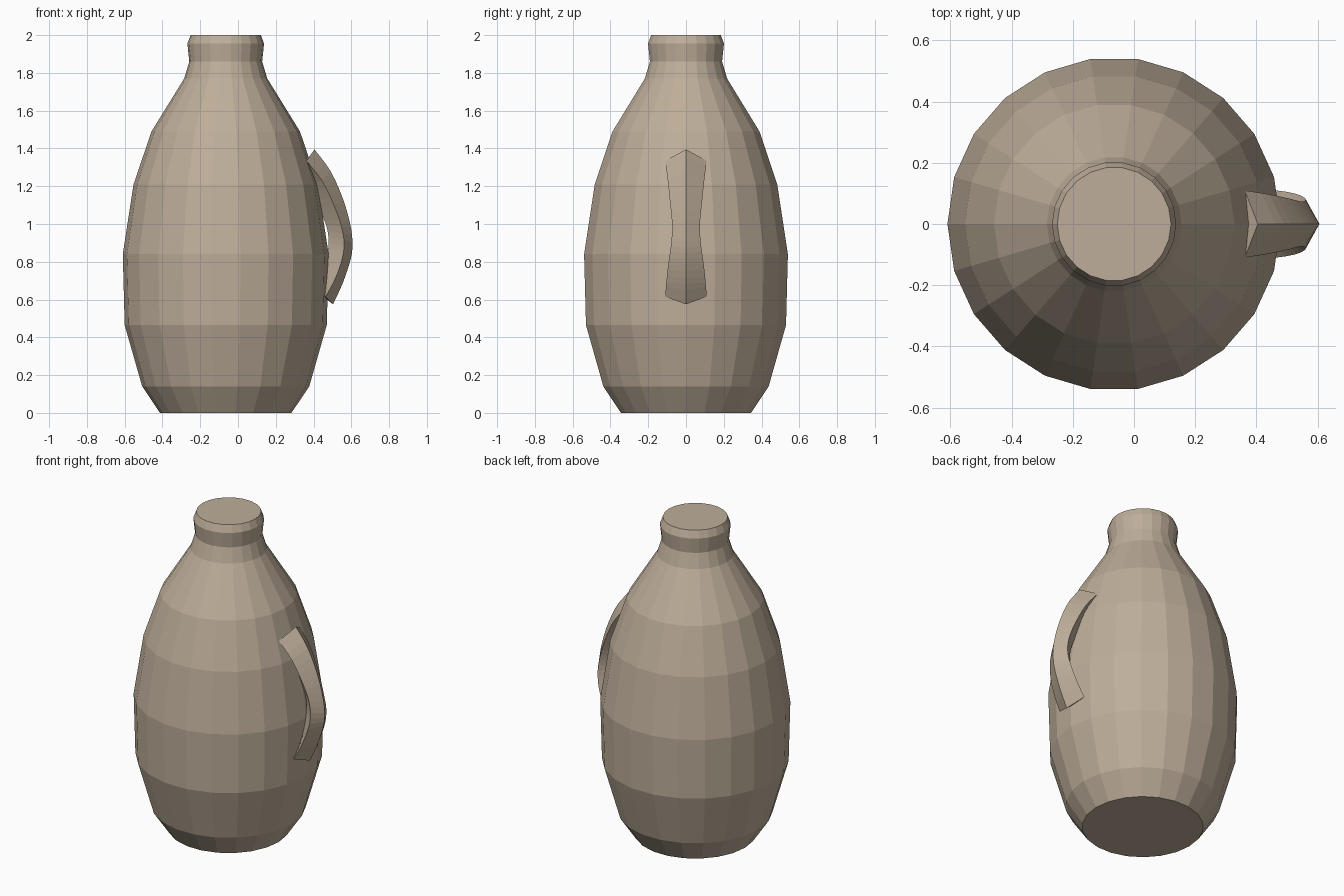
import bpy, bmesh, math
from mathutils import Vector

if "Cube" in bpy.data.objects:
    bpy.data.objects.remove(bpy.data.objects["Cube"])

clay = bpy.data.materials.new("warm beige clay")
clay.diffuse_color = (0.515, 0.423, 0.323, 1)
clay.use_nodes = True
clay.node_tree.nodes["Principled BSDF"].inputs["Base Color"].default_value = clay.diffuse_color


def loft(name, rings):
    """Skin a list of closed rings and cap both ends."""
    bm = bmesh.new()
    loops = [[bm.verts.new(p) for p in ring] for ring in rings]
    n = len(loops[0])
    for a, b in zip(loops, loops[1:]):
        for i in range(n):
            j = (i + 1) % n
            bm.faces.new((a[i], a[j], b[j], b[i]))
    bm.faces.new(loops[0][::-1])
    bm.faces.new(loops[-1])
    bmesh.ops.recalc_face_normals(bm, faces=bm.faces)
    mesh = bpy.data.meshes.new(name)
    bm.to_mesh(mesh)
    bm.free()
    mesh.materials.append(clay)
    obj = bpy.data.objects.new(name, mesh)
    bpy.context.collection.objects.link(obj)
    return obj


# Jug body: turned profile (radius, height) with 22 flat sides
CENTRE_X, SIDES = -0.065, 22
profile = [(0.348, 0), (0.442, 0.14), (0.535, 0.465), (0.545, 0.84),
           (0.488, 1.21), (0.393, 1.49), (0.22, 1.77), (0.193, 1.86),
           (0.203, 1.955), (0.186, 2.0)]
angles = [math.tau * i / SIDES for i in range(SIDES)]
loft("jug_body", [[(CENTRE_X + r * math.cos(a), r * math.sin(a), z) for a in angles]
                  for r, z in profile])

# Handle: diamond section; each row is outer ridge (x, z), side edge (x, z),
# inner edge (x, z), half width
stations = [
    (0.405, 1.395, 0.362, 1.335, 0.33, 1.31, 0.11),
    (0.490, 1.280, 0.442, 1.233, 0.38, 1.20, 0.097),
    (0.558, 1.127, 0.508, 1.100, 0.43, 1.08, 0.083),
    (0.598, 0.980, 0.548, 0.985, 0.468, 0.99, 0.073),
    (0.606, 0.873, 0.562, 0.885, 0.48, 0.90, 0.080),
    (0.590, 0.790, 0.543, 0.785, 0.465, 0.80, 0.094),
    (0.553, 0.683, 0.505, 0.690, 0.44, 0.71, 0.104),
    (0.503, 0.575, 0.463, 0.615, 0.42, 0.64, 0.11),
]


def smooth_rows(rows, steps):
    """Catmull-Rom interpolation through the rows."""
    rows = [Vector(r) for r in rows]
    out = []
    for i in range(len(rows) - 1):
        p1, p2 = rows[i], rows[i + 1]
        p0 = rows[i - 1] if i else p1 * 2 - p2
        p3 = rows[i + 2] if i + 2 < len(rows) else p2 * 2 - p1
        for s in range(steps):
            t = s / steps
            out.append((p1 * 2 + (p2 - p0) * t + (p0 * 2 - p1 * 5 + p2 * 4 - p3) * t ** 2
                        + (p1 * 3 - p0 - p2 * 3 + p3) * t ** 3) * 0.5)
    return out + [rows[-1]]


loft("handle", [[(ox, 0, oz), (sx, w, sz), (ix, 0, iz), (sx, -w, sz)]
                for ox, oz, sx, sz, ix, iz, w in smooth_rows(stations, 3)])
